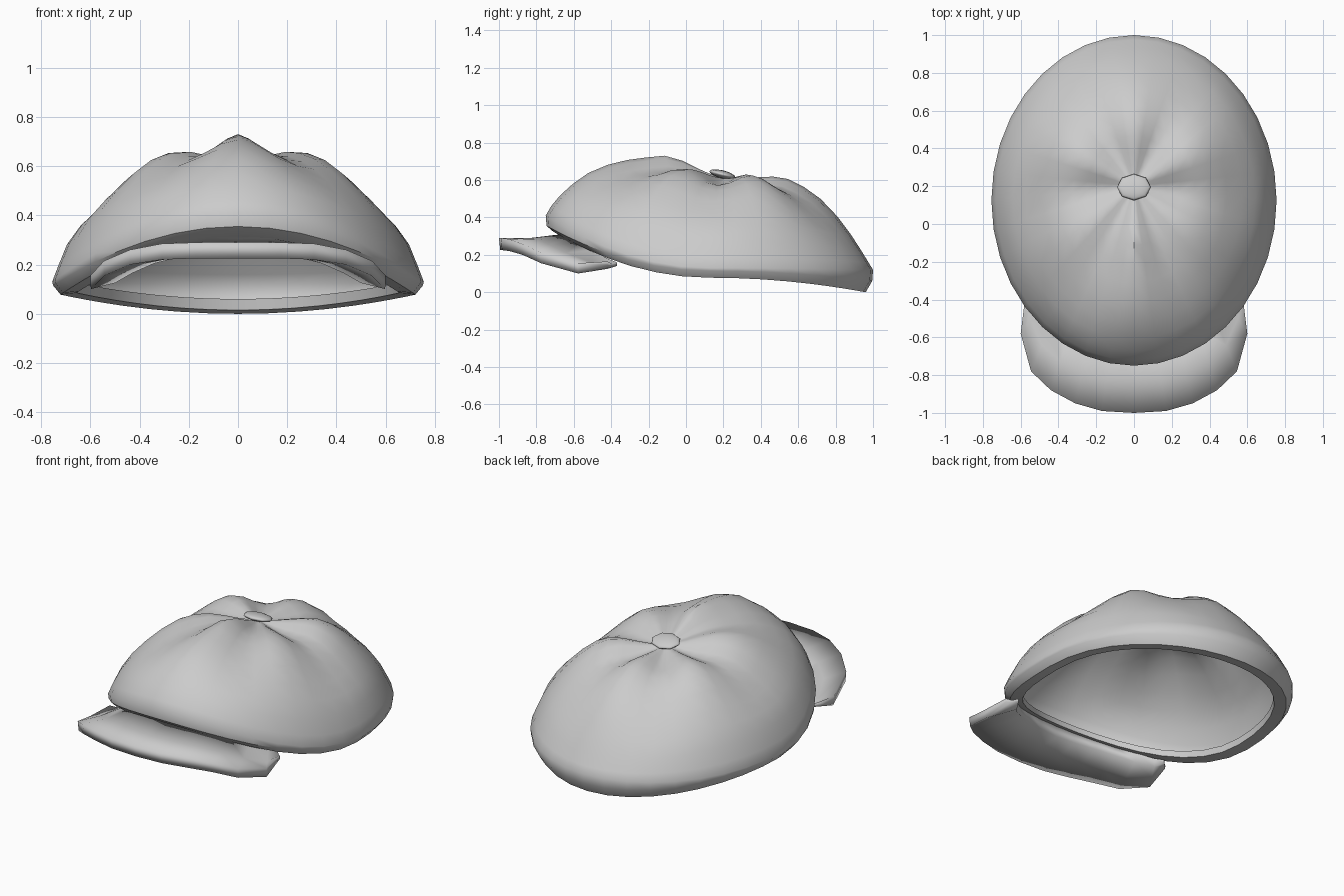
import bpy, bmesh
from math import sin, cos, pi, radians

if "Cube" in bpy.data.objects:
    bpy.data.objects.remove(bpy.data.objects["Cube"])

SEG = 36


def finish(name, bm, angle=40):
    bmesh.ops.recalc_face_normals(bm, faces=bm.faces)
    me = bpy.data.meshes.new(name)
    bm.to_mesh(me)
    bm.free()
    ob = bpy.data.objects.new(name, me)
    bpy.context.collection.objects.link(ob)
    bpy.context.view_layer.objects.active = ob
    bpy.ops.object.select_all(action='DESELECT')
    ob.select_set(True)
    bpy.ops.object.shade_smooth_by_angle(angle=radians(angle))
    return ob


def interp(pts, t):
    for (a, za), (b, zb) in zip(pts, pts[1:]):
        if t <= b:
            return za + (zb - za) * (t - a) / (b - a)
    return pts[-1][1]


def blend(phi, front, side, back):
    s = sin(phi)
    w = s * s
    return side * (1 - w) + (front if s < 0 else back) * w


# Crown: ridge profiles from button to widest edge, with six creased panels
FRONT = [(0, .61), (.1, .64), (.22, .70), (.33, .73), (.5, .715), (.63, .69),
         (.78, .63), (.9, .54), (.97, .46), (1, .41)]
SIDE = [(0, .61), (.1, .61), (.25, .625), (.4, .64), (.58, .585), (.83, .395),
        (.93, .27), (1, .13)]
BACK = [(0, .61), (.1, .605), (.3, .62), (.4, .615), (.5, .585), (.7, .47),
        (.87, .29), (1, .12)]
DIP = [(0, 0), (.1, .015), (.3, .06), (.5, .06), (.75, .035), (.92, 0), (1, 0)]


def edge(phi, k=1.0):
    return .755 * k * cos(phi), .125 + .875 * k * sin(phi)


bm = bmesh.new()
rings = []
phis = [2 * pi * i / SEG for i in range(SEG)]
for t in (.07, .14, .23, .33, .43, .54, .65, .76, .85, .92, .97, 1):
    ring = []
    for p in phis:
        x, y = edge(p)
        z = blend(p, interp(FRONT, t), interp(SIDE, t), interp(BACK, t))
        z -= interp(DIP, t) * (.5 + .5 * cos(6 * p))
        ring.append(bm.verts.new((x * t, .2 + (y - .2) * t, z)))
    rings.append(ring)
# Rim band, turned-under edge and inner hem
for k, f, s, b in ((.995, .355, .115, .06), (.955, .325, .078, .0),
                   (.87, .30, .085, .015), (.865, .33, .125, .06)):
    rings.append([bm.verts.new((*edge(p, k), blend(p, f, s, b))) for p in phis])
for r0, r1 in zip(rings, rings[1:]):
    for i in range(SEG):
        j = (i + 1) % SEG
        bm.faces.new((r0[i], r0[j], r1[j], r1[i]))
hub = bm.verts.new((0, .2, .61))
for i in range(SEG):
    bm.faces.new((hub, rings[0][i], rings[0][(i + 1) % SEG]))
finish("crown", bm, 38)

# Brim: arched strip between the crown's front edge and the outer curve
inner = [(0, -.67, .31), (.12, -.66, .31), (.24, -.62, .295), (.34, -.57, .265),
         (.43, -.50, .225), (.5, -.42, .18), (.53, -.37, .16)]
outer = [(0, -1, .29), (.17, -.99, .29), (.31, -.95, .285), (.44, -.88, .26),
         (.545, -.78, .215), (.6, -.58, .155), (.58, -.42, .165)]
THICK = [.065, .065, .065, .06, .06, .055, .02]


def both(path):
    return [(-x, y, z) for x, y, z in path[:0:-1]] + path


bm = bmesh.new()
cols = []
for a, b, h in zip(both(inner), both(outer), THICK[:0:-1] + THICK):
    def mix(k, dz):
        p = [u + (v - u) * k for u, v in zip(a, b)]
        return bm.verts.new((p[0], p[1], p[2] + dz))
    cols.append([mix(0, 0), mix(.5, -.01), mix(1, 0),
                 mix(.98, -h), mix(.5, -h), mix(0, -h)])
for c0, c1 in zip(cols, cols[1:]):
    for i in range(6):
        j = (i + 1) % 6
        bm.faces.new((c0[i], c0[j], c1[j], c1[i]))
bm.faces.new(cols[0])
bm.faces.new(cols[-1])
finish("brim", bm, 100)

# Button on top
bm = bmesh.new()
bmesh.ops.create_uvsphere(bm, u_segments=8, v_segments=6, radius=1)
button = finish("button", bm, 60)
button.scale = (.09, .072, .022)
button.location = (0, .195, .63)
button.rotation_euler = (radians(-14), 0, 0)
